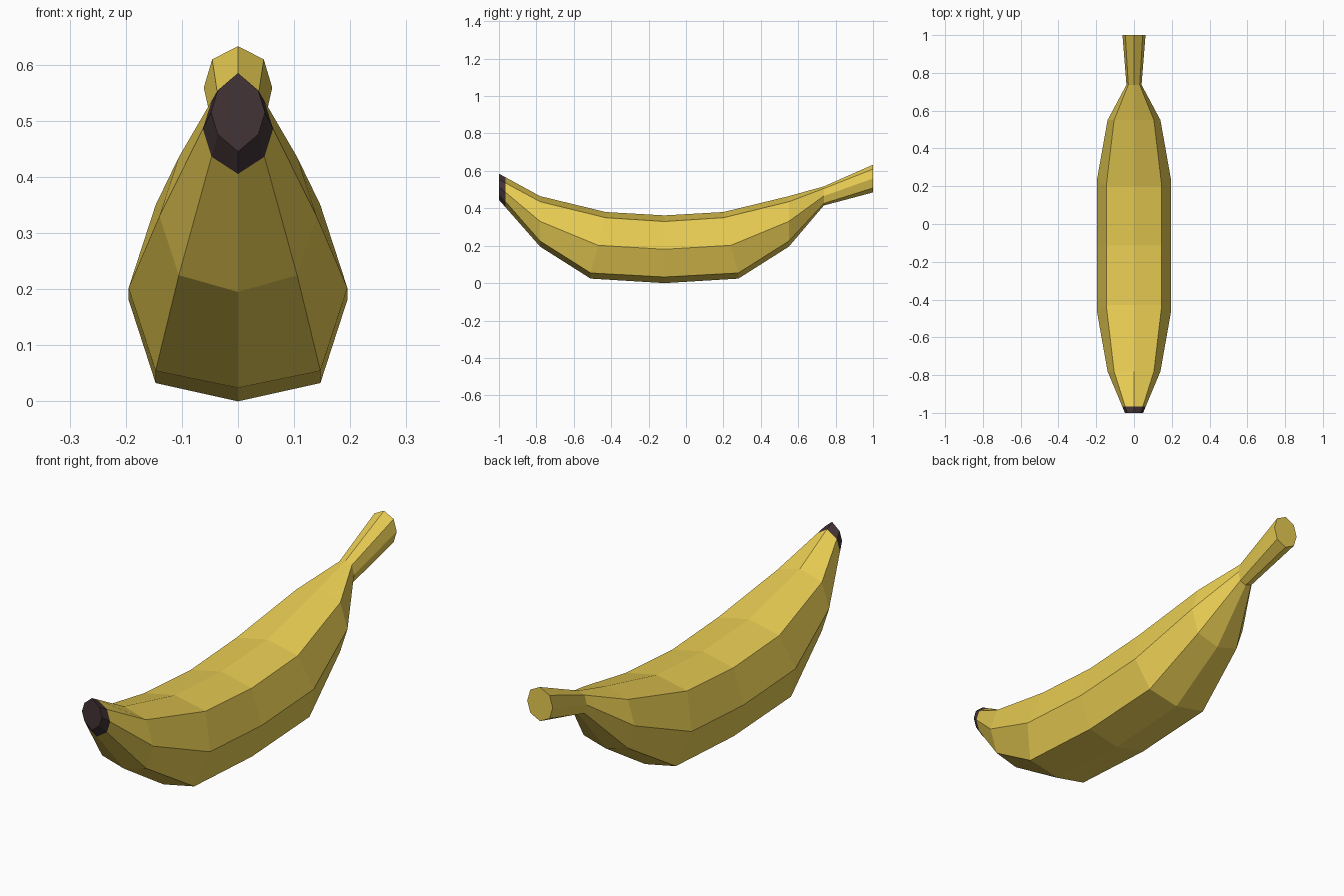
import bpy, bmesh
from mathutils import Vector

if "Cube" in bpy.data.objects:
    bpy.data.objects.remove(bpy.data.objects["Cube"])

def material(name, rgb):
    m = bpy.data.materials.new(name)
    m.diffuse_color = (*rgb, 1)
    m.use_nodes = True
    m.node_tree.nodes["Principled BSDF"].inputs["Base Color"].default_value = m.diffuse_color
    return m

# Eight-sided rings along the fruit:
# y, lean in y, centre z, half width, half height, height factor of the diagonal corners
RINGS = [
    (-1.00, 0.00, 0.515, 0.048, 0.070, 0.56),
    (-0.78, 0.00, 0.330, 0.140, 0.135, 0.78),
    (-0.47, 0.04, 0.202, 0.195, 0.178, 0.83),
    (-0.115, 0.00, 0.181, 0.195, 0.181, 0.82),
    (0.24, -0.04, 0.202, 0.195, 0.178, 0.83),
    (0.55, 0.00, 0.330, 0.140, 0.135, 0.78),
    (0.737, 0.00, 0.466, 0.040, 0.051, 0.78),
    (1.00, 0.00, 0.559, 0.061, 0.074, 0.68),
]

bm = bmesh.new()
rings = []
for y, lean, z, w, h, f in RINGS:
    corners = [(0, 1), (0.753, f), (1, 0), (0.753, -f),
               (0, -1), (-0.753, -f), (-1, 0), (-0.753, f)]
    rings.append([bm.verts.new((w * a, y + lean * max(-1, min(1, b * 1.2)), z + h * b))
                  for a, b in corners])

# Skin between rings, and the end caps
for r0, r1 in zip(rings, rings[1:]):
    for i in range(8):
        j = (i + 1) % 8
        bm.faces.new((r0[i], r0[j], r1[j], r1[i]))
bm.faces.new(rings[0])
bm.faces.new(rings[-1])

# Cut and colour the dark blossom tip
CUT = -0.965
bmesh.ops.bisect_plane(bm, geom=bm.verts[:] + bm.edges[:] + bm.faces[:],
                       plane_co=Vector((0, CUT, 0)), plane_no=Vector((0, 1, 0)))
bmesh.ops.recalc_face_normals(bm, faces=bm.faces[:])
for face in bm.faces:
    face.smooth = False
    face.material_index = int(face.calc_center_median().y < CUT)

mesh = bpy.data.meshes.new("banana")
bm.to_mesh(mesh)
bm.free()
mesh.materials.append(material("banana yellow", (0.80, 0.60, 0.085)))
mesh.materials.append(material("dark brown tip", (0.056, 0.034, 0.037)))
bpy.context.collection.objects.link(bpy.data.objects.new("banana", mesh))
